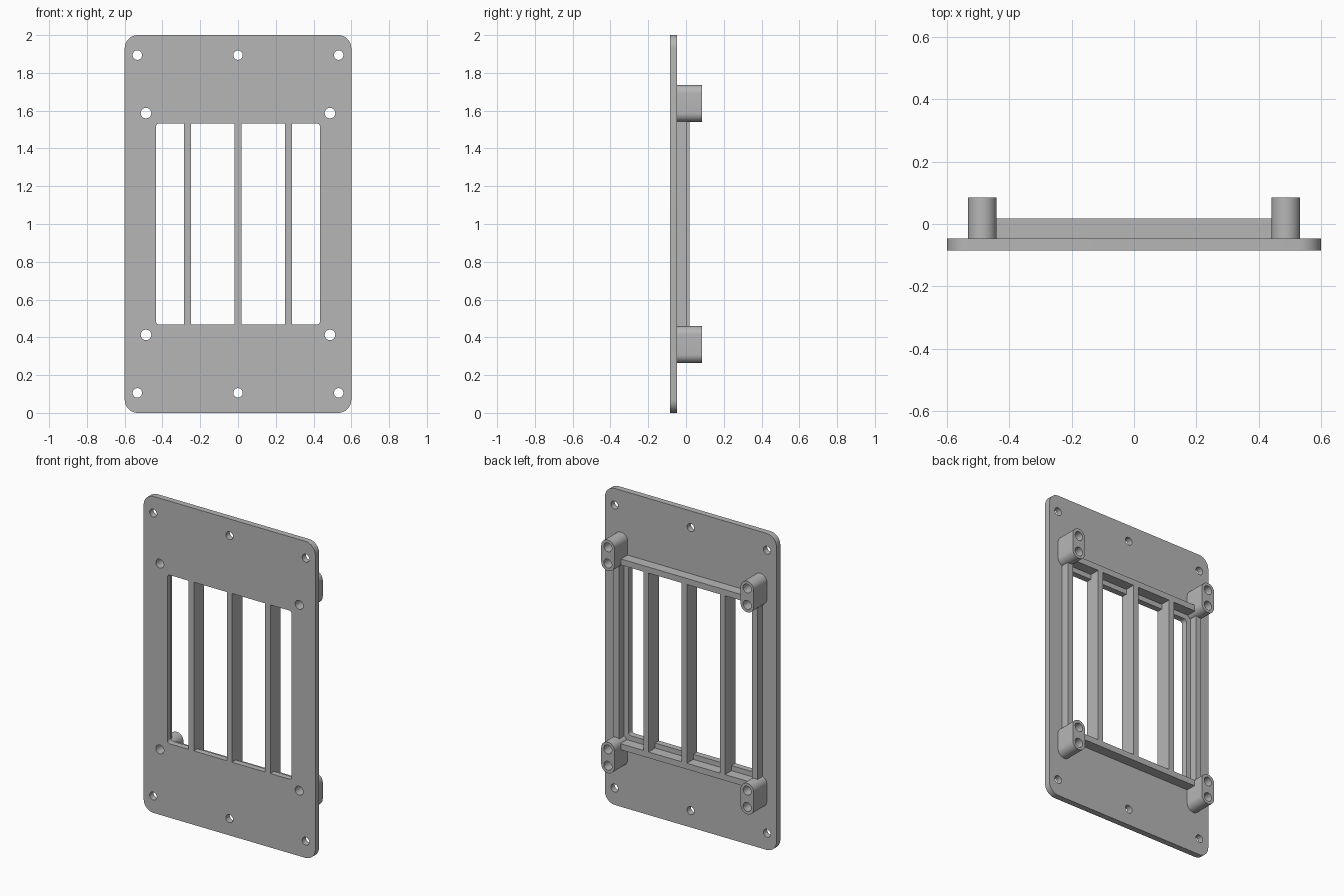
import bpy, bmesh
from math import pi, cos, sin

if "Cube" in bpy.data.objects:
    bpy.data.objects.remove(bpy.data.objects["Cube"], do_unlink=True)

GREY = (0.47, 0.47, 0.47, 1)
mat = bpy.data.materials.new("matte grey")
mat.use_nodes = True
mat.diffuse_color = GREY
mat.node_tree.nodes["Principled BSDF"].inputs["Base Color"].default_value = GREY

MID = 1.0                      # height of the panel centre
FRONT, BACK = -0.085, -0.047   # plate faces
RIB = 0.018                    # rear of the bars
POST = 0.085                   # rear of the posts


def rounded(cx, cz, hw, hh, r, n=10):
    """Outline of a rounded rectangle; full radius gives a circle or a slot."""
    pts = []
    for k, (sx, sz) in enumerate([(1, 1), (-1, 1), (-1, -1), (1, -1)]):
        for i in range(n + 1):
            a = pi / 2 * (k + i / n)
            pts.append((cx + sx * (hw - r) + r * cos(a), cz + sz * (hh - r) + r * sin(a)))
    return pts


def circle(cx, cz, r):
    return [(cx + r * cos(2 * pi * i / 32), cz + r * sin(2 * pi * i / 32)) for i in range(32)]


def slab(name, outlines, y0, y1):
    """Extrude an outline with holes from y0 to y1."""
    cu = bpy.data.curves.new(name, "CURVE")
    cu.dimensions = "2D"
    cu.fill_mode = "BOTH"
    cu.extrude = (y1 - y0) / 2
    for pts in outlines:
        sp = cu.splines.new("POLY")
        sp.points.add(len(pts) - 1)
        for p, (x, z) in zip(sp.points, pts):
            p.co = (x, z, 0, 1)
        sp.use_cyclic_u = True
    ob = bpy.data.objects.new(name, cu)
    bpy.context.collection.objects.link(ob)
    ob.location.y = (y0 + y1) / 2
    ob.rotation_euler.x = pi / 2
    bpy.ops.object.select_all(action="DESELECT")
    bpy.context.view_layer.objects.active = ob
    ob.select_set(True)
    bpy.ops.object.convert(target="MESH")
    ob = bpy.context.object
    bm = bmesh.new()
    bm.from_mesh(ob.data)
    bmesh.ops.remove_doubles(bm, verts=bm.verts, dist=1e-5)
    bmesh.ops.recalc_face_normals(bm, faces=bm.faces)
    bm.to_mesh(ob.data)
    bm.free()
    ob.data.materials.clear()
    ob.data.materials.append(mat)
    bpy.ops.object.shade_smooth_by_angle()
    return ob


def bar(name, x0, x1, y0, y1, z0, z1):
    bpy.ops.mesh.primitive_cube_add(size=1, location=((x0 + x1) / 2, (y0 + y1) / 2, (z0 + z1) / 2))
    ob = bpy.context.object
    ob.name = name
    ob.scale = (x1 - x0, y1 - y0, z1 - z0)
    ob.data.materials.append(mat)


# Plate with window, edge screw holes and post screw holes
WX, WZ = 0.435, 0.533
PX, PZ, PZ_OUT = 0.487, 0.587, 0.69
outlines = [rounded(0, MID, 0.6, 1.0, 0.07), rounded(0, MID, WX, WZ, 0.02)]
for s in (-1, 1):
    outlines += [circle(x, MID + s * 0.894, 0.025) for x in (-0.533, 0, 0.533)]
    outlines += [circle(x, MID + s * PZ, 0.028) for x in (-PX, PX)]
slab("plate", outlines, FRONT, BACK)

# Slot-shaped posts with two screw holes each
for sx, side in ((-1, "right"), (1, "left")):
    for sz, level in ((-1, "lower"), (1, "upper")):
        x = sx * PX
        slab(f"{level}_{side}_post",
             [rounded(x, MID + sz * (PZ + PZ_OUT) / 2, 0.046, 0.098, 0.046),
              circle(x, MID + sz * PZ, 0.028), circle(x, MID + sz * PZ_OUT, 0.028)],
             BACK, POST)

# Raised rim behind the window, running between the posts
for s, level in ((-1, "lower"), (1, "upper")):
    z = MID + s * 0.584
    bar(f"{level}_rim", -0.447, 0.447, BACK, RIB, z - 0.019, z + 0.019)
for s, side in ((-1, "right"), (1, "left")):
    x = s * 0.484
    bar(f"{side}_rim", x - 0.019, x + 0.019, BACK, 0.005, MID - 0.555, MID + 0.555)

# Upright bars, flush with the plate front and reaching the rim behind
for x, place in ((-0.267, "right"), (0, "middle"), (0.267, "left")):
    bar(f"{place}_bar", x - 0.018, x + 0.018, FRONT, RIB, MID - WZ, MID + WZ)
    for s, level in ((-1, "lower"), (1, "upper")):
        z = MID + s * (WZ + 0.566) / 2
        bar(f"{place}_bar_{level}_end", x - 0.018, x + 0.018, BACK, RIB, z - 0.0165, z + 0.0165)
